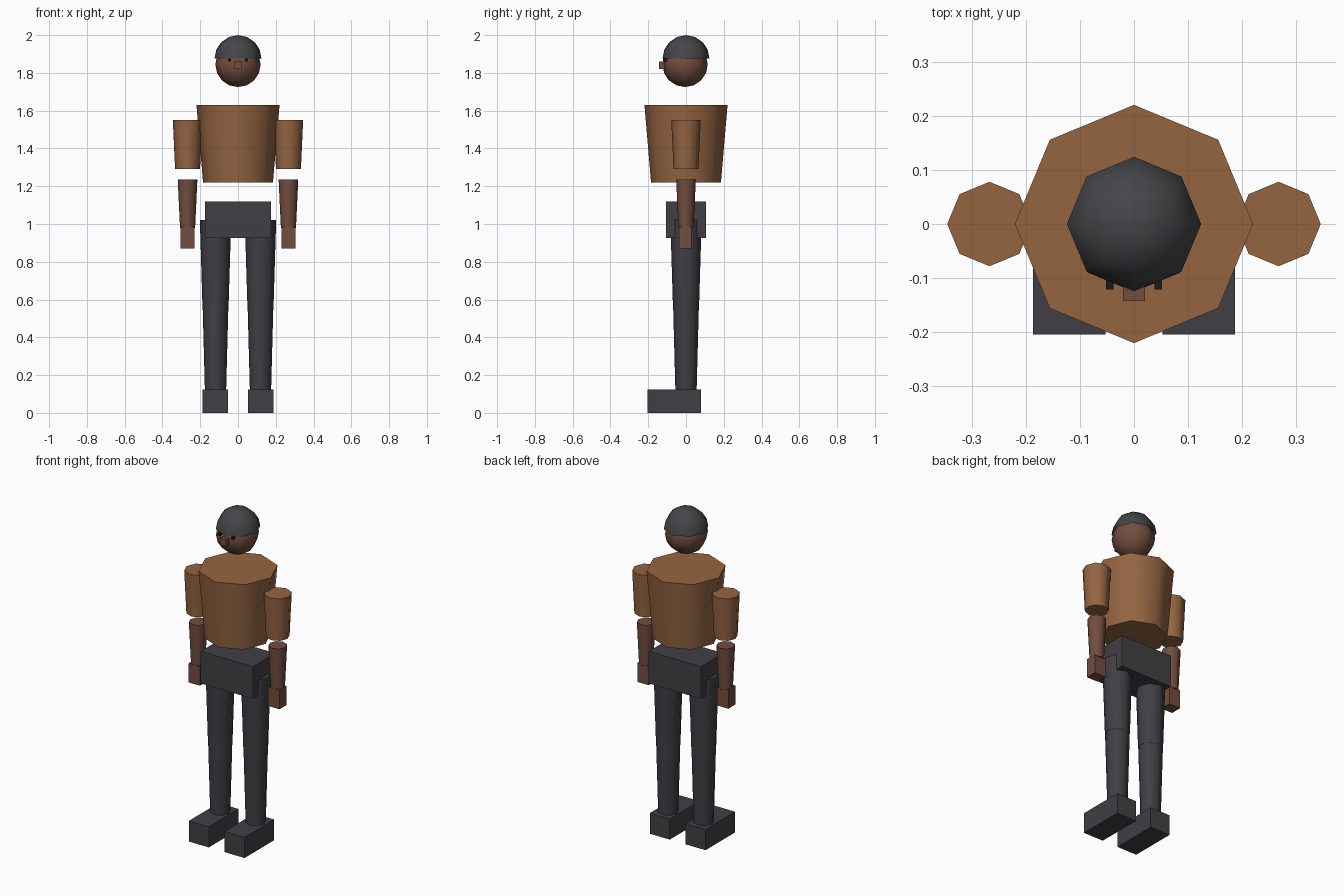
import bpy, bmesh, math
from mathutils import Matrix, Vector

cube = bpy.data.objects.get("Cube")
if cube:
    bpy.data.objects.remove(cube, do_unlink=True)


def material(name, rgb):
    m = bpy.data.materials.new(name)
    m.use_nodes = True
    m.diffuse_color = (*rgb, 1)
    bsdf = next(n for n in m.node_tree.nodes if n.type == 'BSDF_PRINCIPLED')
    bsdf.inputs["Base Color"].default_value = (*rgb, 1)
    return m


SHIRT = material("brown shirt", (0.30, 0.13, 0.055))
SKIN = material("skin", (0.17, 0.075, 0.05))
DARK = material("dark trousers", (0.052, 0.049, 0.058))
CAP = material("charcoal cap", (0.06, 0.06, 0.067))
BLACK = material("eye black", (0.012, 0.01, 0.01))


def finish(bm, name, mat, smooth=False):
    bmesh.ops.recalc_face_normals(bm, faces=bm.faces)
    me = bpy.data.meshes.new(name)
    bm.to_mesh(me)
    bm.free()
    me.materials.append(mat)
    ob = bpy.data.objects.new(name, me)
    bpy.context.collection.objects.link(ob)
    if smooth:
        bpy.ops.object.select_all(action='DESELECT')
        ob.select_set(True)
        bpy.context.view_layer.objects.active = ob
        bpy.ops.object.shade_smooth_by_angle(angle=math.radians(50))
    return ob


def box(name, mat, low, high):
    low, high = Vector(low), Vector(high)
    bm = bmesh.new()
    bmesh.ops.create_cube(bm, size=1, matrix=Matrix.Translation((low + high) / 2)
                          @ Matrix.Diagonal((*(high - low), 1)))
    return finish(bm, name, mat)


def taper(name, mat, x, z0, z1, r0, r1):
    """Eight-sided upright tapered cylinder."""
    bm = bmesh.new()
    bmesh.ops.create_cone(bm, cap_ends=True, segments=8, radius1=r0, radius2=r1,
                          depth=z1 - z0,
                          matrix=Matrix.Translation((x, 0, (z0 + z1) / 2)))
    return finish(bm, name, mat, True)


def ball(name, mat, centre, radius, half=False):
    """Eight-sided ball, or only its upper half."""
    bm = bmesh.new()
    bmesh.ops.create_uvsphere(bm, u_segments=8, v_segments=8, radius=radius)
    if half:
        bmesh.ops.delete(bm, geom=[v for v in bm.verts if v.co.z < -0.001],
                         context='VERTS')
    bmesh.ops.translate(bm, verts=bm.verts, vec=centre)
    return finish(bm, name, mat, True)


# Body and head
taper("torso", SHIRT, 0, 1.22, 1.63, 0.185, 0.22)
box("pelvis", DARK, (-0.175, -0.107, 0.925), (0.175, 0.107, 1.12))
ball("head", SKIN, (0, -0.005, 1.845), 0.12)
ball("cap", CAP, (0, 0, 1.876), 0.124, half=True)
box("nose", SKIN, (-0.02, -0.142, 1.82), (0.02, -0.10, 1.86))

# Paired parts
for side, s in (("left", 1), ("right", -1)):
    def pair_box(part, mat, x, w, y0, y1, z0, z1):
        box(f"{side}_{part}", mat, (s * x - w, y0, z0), (s * x + w, y1, z1))

    pair_box("eye", BLACK, 0.045, 0.007, -0.121, -0.10, 1.861, 1.875)
    taper(f"{side}_upper_arm", SHIRT, s * 0.267, 1.29, 1.55, 0.066, 0.078)
    taper(f"{side}_forearm", SKIN, s * 0.267, 0.98, 1.235, 0.04, 0.052)
    pair_box("hand", SKIN, 0.267, 0.038, -0.038, 0.03, 0.87, 0.985)
    taper(f"{side}_thigh", DARK, s * 0.119, 0.56, 1.02, 0.069, 0.083)
    taper(f"{side}_shin", DARK, s * 0.119, 0.11, 0.56, 0.056, 0.068)
    pair_box("foot", DARK, 0.12, 0.067, -0.204, 0.08, 0, 0.125)
